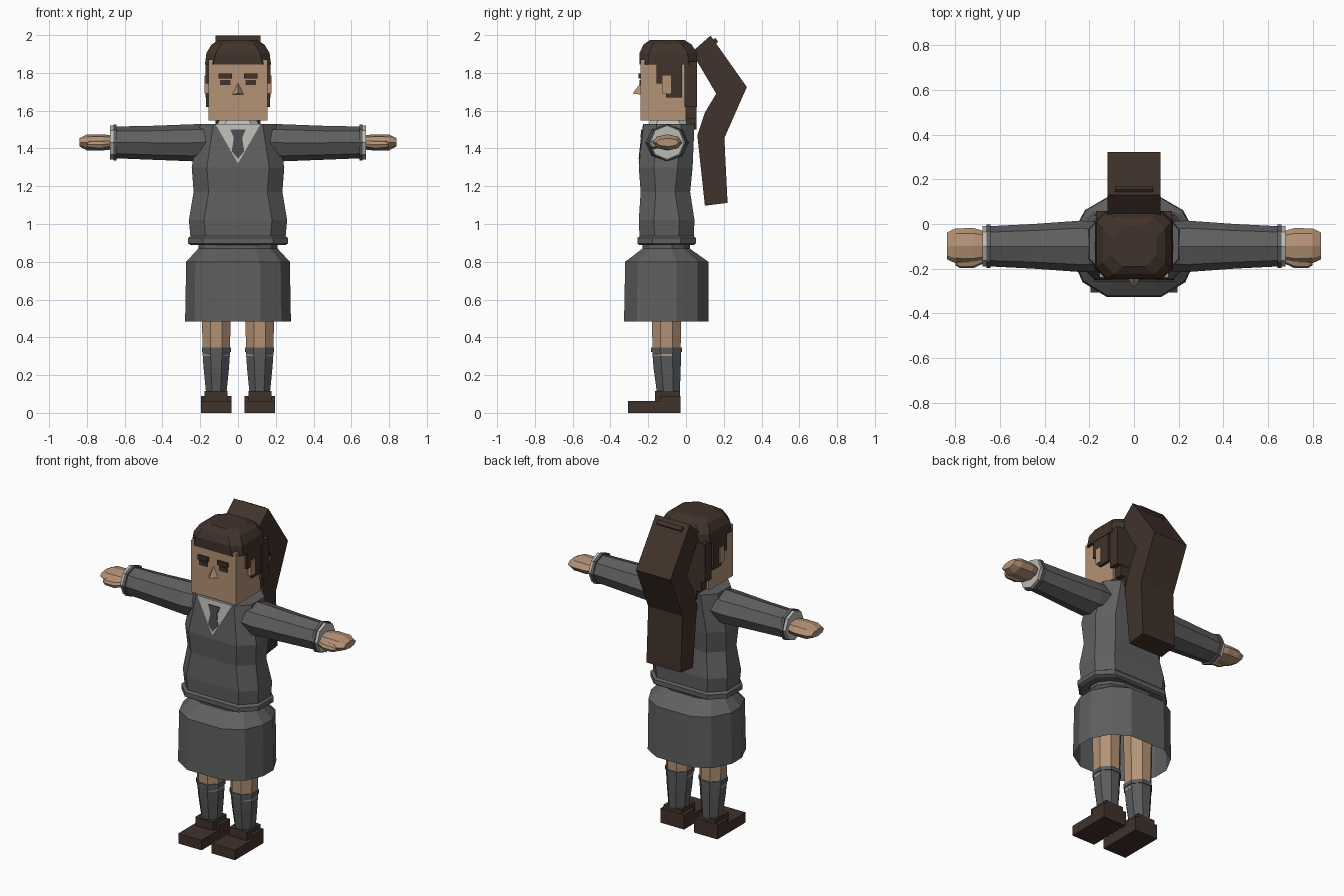
import bpy, bmesh, math

cube = bpy.data.objects.get("Cube")
if cube:
    bpy.data.objects.remove(cube, do_unlink=True)


def material(name, rgb):
    m = bpy.data.materials.new(name)
    m.use_nodes = True
    color = (*rgb, 1)
    m.diffuse_color = color
    m.node_tree.nodes["Principled BSDF"].inputs["Base Color"].default_value = color
    return m


SKIN = material("skin", (.45, .29, .18))
BROWN = material("dark brown", (.052, .032, .024))
WOOL = material("wool grey", (.115, .115, .115))
TIE = material("tie grey", (.07, .07, .075))
SOCK = material("sock grey", (.1, .105, .11))
SHIRT = material("shirt white", (.5, .5, .46))


def loft(name, rings, mat, bottom=True, top=True):
    """Skin a list of equal-length point rings and cap the ends."""
    bm = bmesh.new()
    rows = [[bm.verts.new(p) for p in ring] for ring in rings]
    n = len(rows[0])
    for a, b in zip(rows, rows[1:]):
        for i in range(n):
            j = (i + 1) % n
            bm.faces.new((a[i], a[j], b[j], b[i]))
    if bottom:
        bm.faces.new(rows[0][::-1])
    if top:
        bm.faces.new(rows[-1])
    bmesh.ops.recalc_face_normals(bm, faces=bm.faces)
    me = bpy.data.meshes.new(name)
    bm.to_mesh(me)
    bm.free()
    me.materials.append(mat)
    ob = bpy.data.objects.new(name, me)
    bpy.context.collection.objects.link(ob)
    return ob


def rect(z, w, front, back, c, d=None):
    """Horizontal rectangle with cut corners."""
    d = c if d is None else d
    return [(w - c, front, z), (w, front + d, z), (w, back - d, z), (w - c, back, z),
            (c - w, back, z), (-w, back - d, z), (-w, front + d, z), (c - w, front, z)]


def circle(n, turn=0):
    return [(math.cos(t), math.sin(t)) for t in
            (2 * math.pi * i / n + turn for i in range(n))]


def upright(x, y, z, rx, ry):
    return [(x + rx * c, y + ry * s, z) for c, s in circle(8, math.pi / 8)]


def across(x, y, z, ry, rz):
    return [(x, y + ry * c, z + rz * s) for c, s in circle(8)]


def box(name, x, y, z, mat):
    return loft(name, [[(x[0], y[0], h), (x[1], y[0], h), (x[1], y[1], h), (x[0], y[1], h)]
                       for h in z], mat)


def side_profile(name, points, x0, x1, mat):
    return loft(name, [[(x, y, z) for y, z in points] for x in (x0, x1)], mat)


def chest_plate(name, points, lift, mat):
    """Thin plate lying on the sloped chest."""
    def chest(z):
        return -.25 + (z - 1.3) * .11
    return loft(name, [[(x, chest(z) - o, z) for x, z in points] for o in (-.004, lift)], mat)


# Sweater and its hem
loft("sweater", [rect(.91, .25, -.245, .04, .08), rect(1.02, .26, -.25, .045, .08),
                 rect(1.17, .235, -.24, .022, .08), rect(1.3, .245, -.25, .035, .08),
                 rect(1.53, .2, -.225, .045, .07)], WOOL)
loft("sweater_hem", [rect(.888, .25, -.245, .04, .08), rect(.897, .265, -.258, .052, .08),
                     rect(.925, .265, -.258, .052, .08), rect(.937, .25, -.245, .04, .08)], WOOL)

# Shirt front, lapel edges and tie
chest_plate("shirt_front", [(-.12, 1.53), (0, 1.32), (.12, 1.53)], .003, SHIRT)
chest_plate("tie_blade", [(-.02, 1.47), (-.033, 1.385), (0, 1.345), (.033, 1.385), (.02, 1.47)],
            .006, TIE)
chest_plate("tie_knot", [(-.04, 1.5), (-.022, 1.455), (.022, 1.455), (.04, 1.5)], .009, TIE)

# Collar and neck
loft("shirt_collar", [rect(1.5, .125, -.21, .02, .04), rect(1.547, .1, -.19, .0, .04)], SHIRT)
loft("neck", [upright(0, -.1, z, .075, .075) for z in (1.5, 1.57)], SKIN)

# Skirt, open underneath
def skirt_ring(z, k, front, back):
    half = [(.12, 0), (.23, .15), (.28, .4), (.28, .62), (.22, .87), (.12, 1)]
    pts = [(x * k, front + (back - front) * t, z) for x, t in half]
    return pts + [(-x, y, h) for x, y, h in reversed(pts)]


loft("skirt", [skirt_ring(.485, 1, -.328, .12), skirt_ring(.8, .98, -.322, .118),
               skirt_ring(.87, .75, -.23, .02), skirt_ring(.91, .75, -.23, .02)],
     WOOL, bottom=False)

# Head and face
box("head", (-.155, .155), (-.24, .0), (1.548, 1.87), SKIN)
loft("nose", [[(-.032, -.238, 1.685), (.032, -.238, 1.685), (0, -.238, 1.75)],
              [(-.006, -.28, 1.69), (.006, -.28, 1.69), (0, -.278, 1.697)]], SKIN)

# Hair
loft("hair_cap", [rect(1.845, .175, -.246, .058, .045), rect(1.905, .167, -.246, .058, .05),
                  rect(1.95, .14, -.225, .03, .05), rect(1.975, .1, -.19, -.01, .05)], BROWN)
box("back_hair", (-.17, .17), (-.008, .058), (1.62, 1.86), BROWN)
box("lower_back_hair", (-.14, .14), (-.004, .055), (1.555, 1.63), BROWN)
box("nape_hair", (-.11, .11), (.0, .055), (1.5, 1.56), BROWN)
side_profile("ponytail", [(.13, 1.997), (.322, 1.725), (.203, 1.455), (.22, 1.112),
                          (.1, 1.097), (.06, 1.47), (.1, 1.59), (.16, 1.69), (.03, 1.91)],
             -.118, .118, BROWN)
side_profile("ponytail_tie", [(.14, 1.975), (.155, 1.985), (.17, 1.965), (.155, 1.95)],
             -.085, .085, BROWN)

for side, s in (("left", 1), ("right", -1)):
    # Face details and hair around the ear
    box(side + "_eyebrow", (s * .032, s * .102), (-.252, -.236), (1.77, 1.797), BROWN)
    box(side + "_eye", (s * .04, s * .095), (-.246, -.236), (1.735, 1.763), BROWN)
    side_profile(side + "_side_hair",
                 [(-.155, 1.85), (-.155, 1.745), (-.105, 1.745), (-.105, 1.67),
                  (-.022, 1.67), (-.022, 1.85)], s * .15, s * .172, BROWN)
    box(side + "_ear", (s * .15, s * .178), (-.125, -.08), (1.69, 1.785), SKIN)

    # Sleeve, cuff and hand
    loft(side + "_sleeve", [across(s * .14, -.1, 1.435, .11, .095),
                            across(s * .24, -.1, 1.43, .115, .098),
                            across(s * .45, -.1, 1.43, .1, .09),
                            across(s * .65, -.1, 1.432, .09, .084)], WOOL)
    loft(side + "_sleeve_hem", [across(s * .642, -.1, 1.432, .098, .096),
                                across(s * .66, -.1, 1.432, .098, .096)], WOOL)
    loft(side + "_shirt_cuff", [across(s * .655, -.1, 1.432, .09, .09),
                                across(s * .678, -.1, 1.432, .09, .09)], SHIRT)
    loft(side + "_hand", [across(s * .65, -.1, 1.432, .062, .036),
                          across(s * .72, -.098, 1.432, .08, .043),
                          across(s * .8, -.098, 1.432, .078, .042),
                          across(s * .838, -.098, 1.432, .06, .022)], SKIN)
    loft(side + "_thumb", [across(s * .67, -.15, 1.425, .025, .02),
                           across(s * .72, -.168, 1.42, .03, .025),
                           across(s * .78, -.172, 1.42, .025, .022),
                           across(s * .8, -.17, 1.42, .015, .012)], SKIN)

    # Leg, sock and shoe
    x = s * .115
    loft(side + "_leg", [upright(x, -.103, .3, .078, .08),
                         upright(x, -.103, .8, .088, .09)], SKIN)
    loft(side + "_sock", [upright(x, -.093, .1, .058, .065), upright(x, -.1, .24, .073, .078),
                          upright(x, -.103, .335, .08, .083)], SOCK)
    loft(side + "_sock_band", [upright(x, -.103, .322, .083, .088),
                               upright(x, -.103, .345, .083, .088)], SOCK)
    side_profile(side + "_shoe", [(-.308, 0), (-.03, 0), (-.03, .09), (-.135, .09),
                                  (-.135, .062), (-.308, .062)], s * .035, s * .195, BROWN)
    box(side + "_shoe_collar", (s * .055, s * .178), (-.165, -.032), (.05, .115), BROWN)
